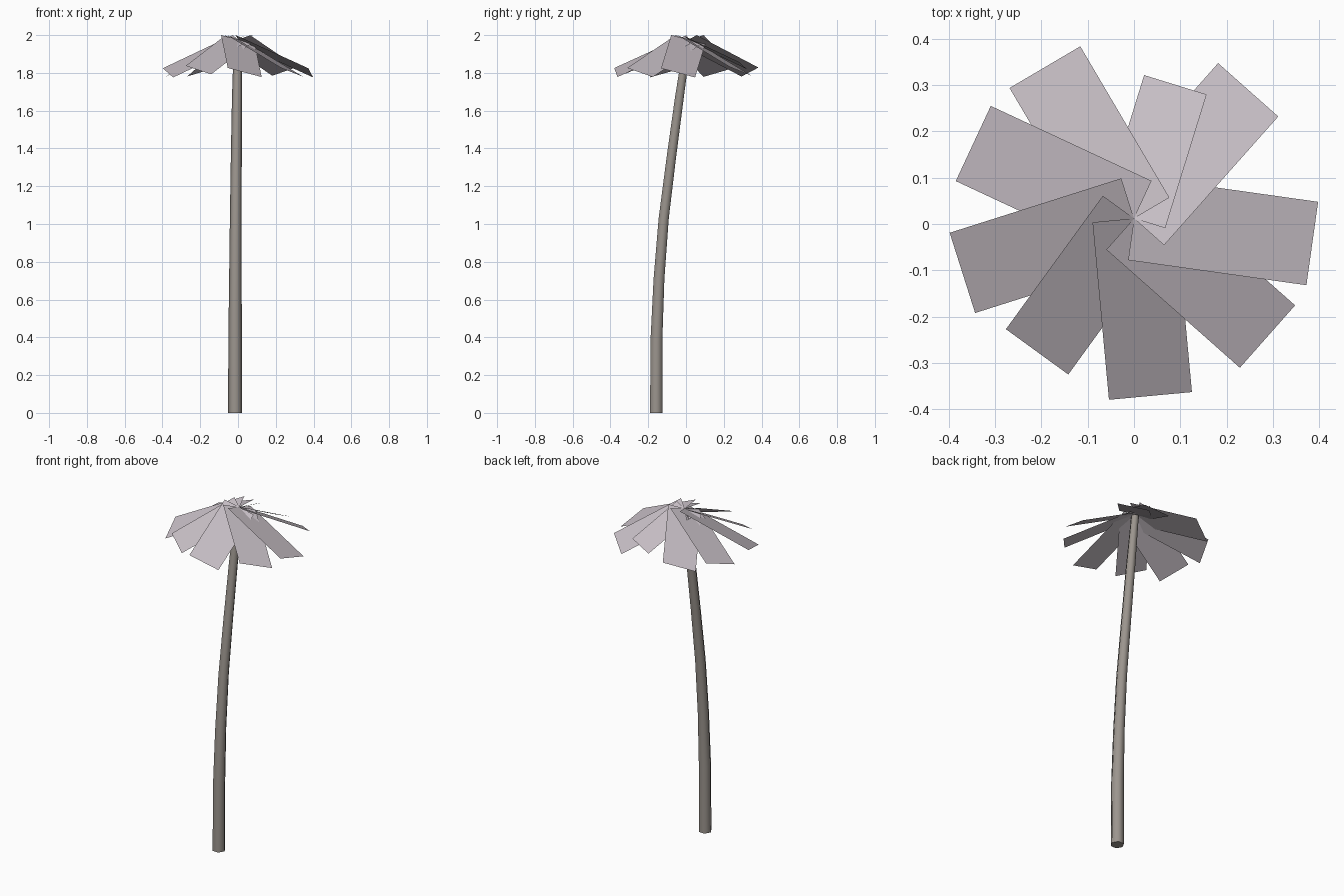
import bpy, bmesh
from math import cos, sin, radians, tau
from mathutils import Vector

if "Cube" in bpy.data.objects:
    bpy.data.objects.remove(bpy.data.objects["Cube"])


def material(name, color):
    m = bpy.data.materials.new(name)
    m.diffuse_color = (*color, 1)
    m.use_nodes = True
    m.node_tree.nodes["Principled BSDF"].inputs["Base Color"].default_value = m.diffuse_color
    return m


def finish(name, bm, mat, smooth=False):
    me = bpy.data.meshes.new(name)
    bm.to_mesh(me)
    bm.free()
    me.materials.append(mat)
    for p in me.polygons:
        p.use_smooth = smooth and len(p.vertices) == 4
    ob = bpy.data.objects.new(name, me)
    bpy.context.collection.objects.link(ob)
    return ob


bark = material("bark", (0.33, 0.30, 0.27))
frond = material("frond", (0.56, 0.51, 0.55))

# Trunk: tapering hexagonal tube along a leaning curve (x, y, z, radius)
path = [(-0.015, -0.158, 0.0, 0.0375), (-0.015, -0.156, 0.40, 0.036),
        (-0.014, -0.143, 0.71, 0.033), (-0.012, -0.118, 1.03, 0.031),
        (-0.009, -0.078, 1.35, 0.029), (-0.005, -0.035, 1.67, 0.027),
        (0.0, 0.008, 1.965, 0.022)]
bm = bmesh.new()
rings = [[bm.verts.new((x + r * cos(tau * i / 6), y + r * sin(tau * i / 6), z))
          for i in range(6)] for x, y, z, r in path]
for a, b in zip(rings, rings[1:]):
    for i in range(6):
        j = (i + 1) % 6
        bm.faces.new((a[i], a[j], b[j], b[i]))
bm.faces.new(rings[0][::-1])
bm.faces.new(rings[-1])
finish("trunk", bm, bark, True)

# Leaves: drooping, rolled flat blades fanned around the trunk top (angle, scale)
crown = Vector((0, 0.012, 1.976))
leaves = [(-8, 1.01), (-41.5, 1.0), (-84.7, 1.0), (-126, 0.925), (-162.4, 1.01),
          (155, 0.995), (120.5, 0.985), (72.8, 0.785), (48.4, 0.965)]
for n, (deg, s) in enumerate(leaves, 1):
    t = radians(deg)
    out = Vector((cos(t), sin(t), 0)) * 0.385 * s + Vector((0, 0, -0.174 * s))
    side = Vector((-sin(t), cos(t), 0)) * 0.09 * s + Vector((0, 0, -0.024 * s))
    bm = bmesh.new()
    bm.faces.new([bm.verts.new(crown + p)
                  for p in (-side, out - side, out + side, side)])
    finish(f"leaf_{n}", bm, frond)
